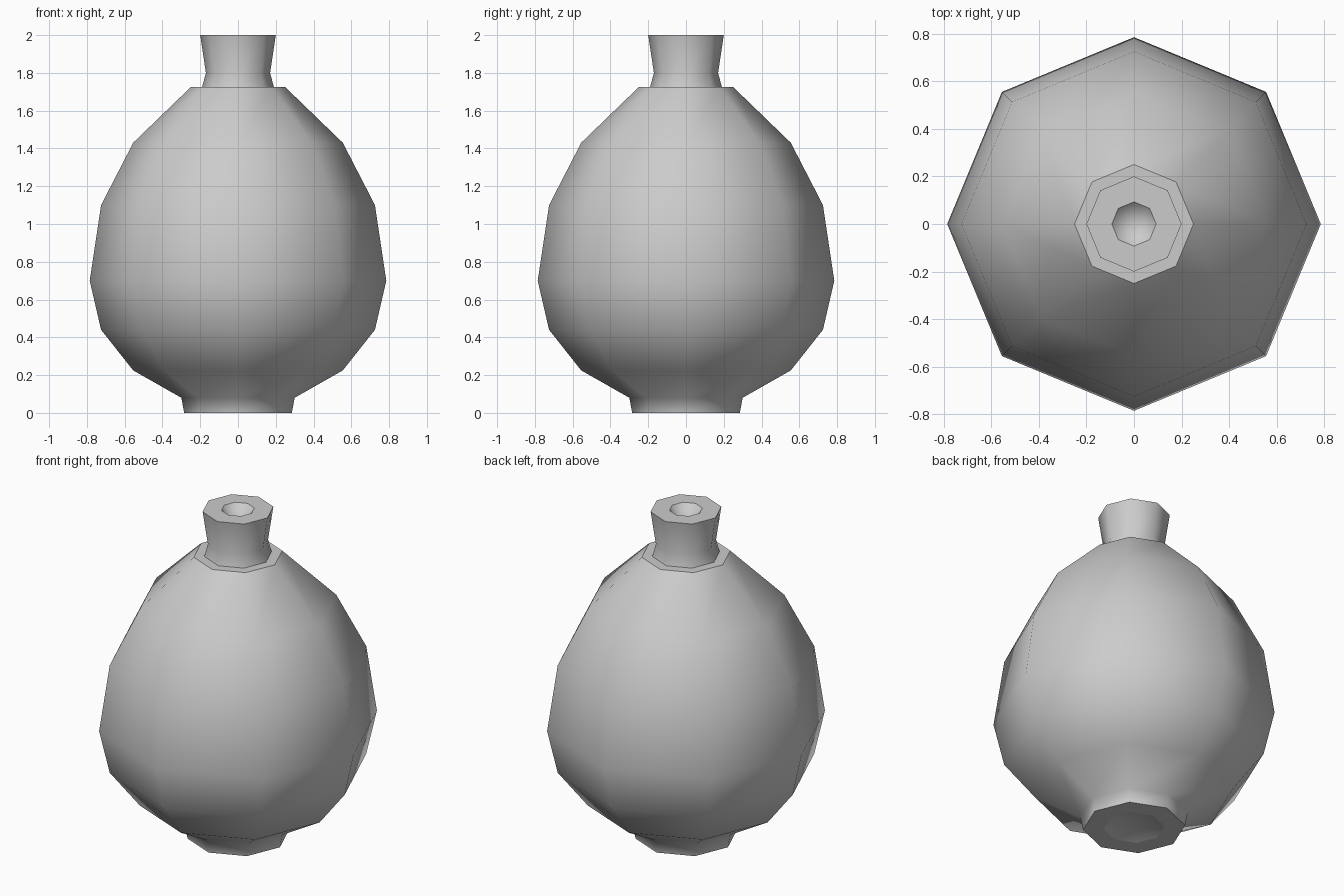
import bpy, bmesh
from math import cos, sin, tau

if "Cube" in bpy.data.objects:
    bpy.data.objects.remove(bpy.data.objects["Cube"])

SIDES = 8


def lathe(name, profile, sharp_rings):
    """Spin (radius, z) points into an eight-sided shell; radius 0 makes a pole."""
    bm = bmesh.new()
    rings = []
    for r, z in profile:
        if r == 0:
            rings.append([bm.verts.new((0, 0, z))] * SIDES)
        else:
            rings.append([bm.verts.new((r * cos(tau * i / SIDES), r * sin(tau * i / SIDES), z))
                          for i in range(SIDES)])
    for a, b in zip(rings, rings[1:]):
        for i in range(SIDES):
            j = (i + 1) % SIDES
            corners = list(dict.fromkeys((a[i], a[j], b[j], b[i])))
            bm.faces.new(corners).smooth = True
    bmesh.ops.recalc_face_normals(bm, faces=bm.faces)
    # Crisp rims, smooth everywhere else
    for k in sharp_rings:
        for i in range(SIDES):
            edge = bm.edges.get((rings[k][i], rings[k][(i + 1) % SIDES]))
            edge.smooth = False
    mesh = bpy.data.meshes.new(name)
    bm.to_mesh(mesh)
    bm.free()
    obj = bpy.data.objects.new(name, mesh)
    bpy.context.collection.objects.link(obj)
    return obj


# Bottle body: recessed base, foot ring, round belly, flat shoulder
lathe("bottle_body", [
    (0, 0.05), (0.17, 0), (0.285, 0), (0.30, 0.08),
    (0.555, 0.225), (0.725, 0.44), (0.785, 0.70), (0.725, 1.10),
    (0.555, 1.43), (0.25, 1.725), (0.19, 1.725),
], sharp_rings=(1, 2, 9))

# Flared neck with a flat lip and mouth hollow
lathe("bottle_neck", [
    (0.19, 1.725), (0.17, 1.80), (0.20, 2.0), (0.093, 2.0), (0, 1.90),
], sharp_rings=(2, 3))
